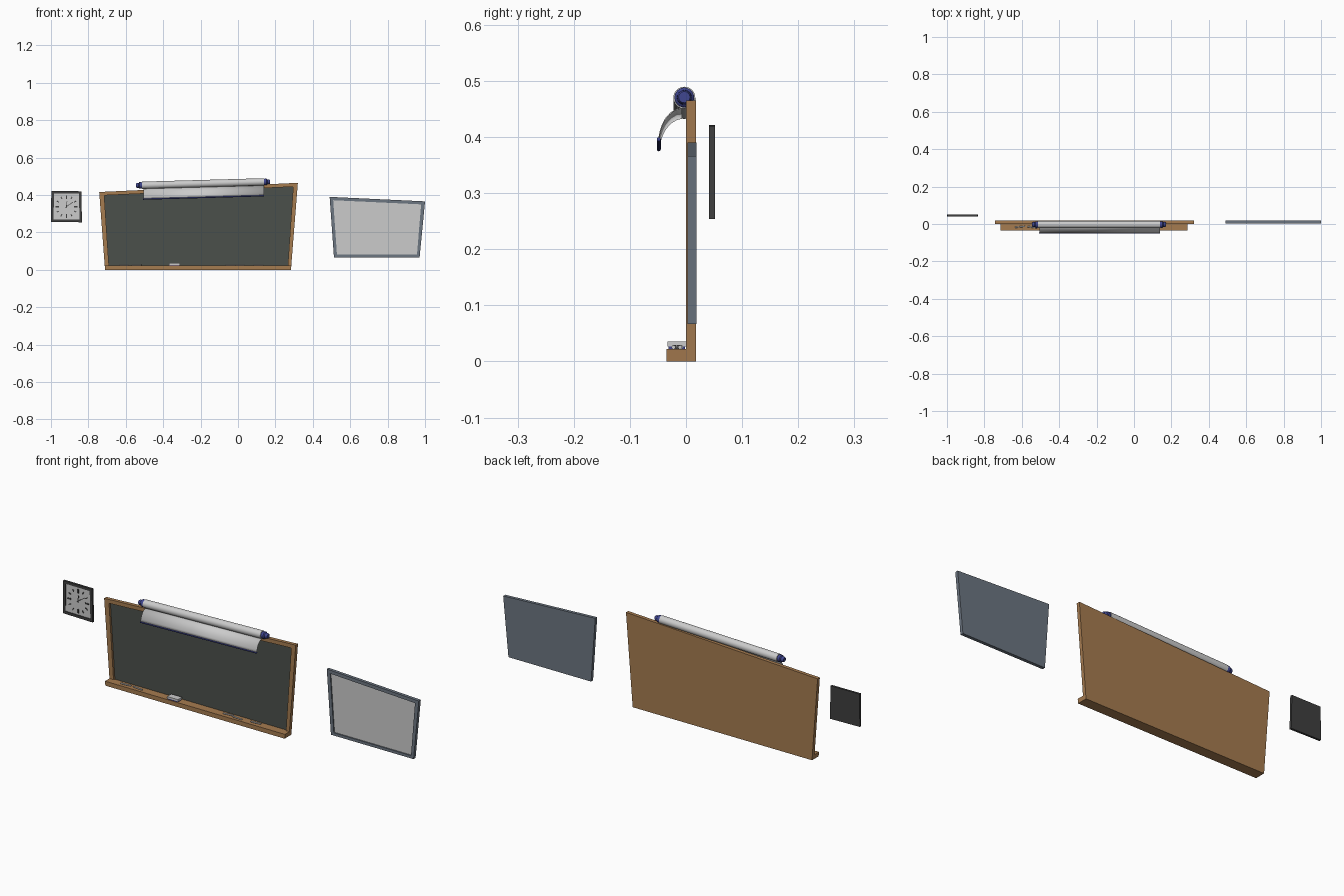
import bpy, bmesh, math
from mathutils import Vector, Matrix

if "Cube" in bpy.data.objects:
    bpy.data.objects.remove(bpy.data.objects["Cube"])

def mat(name, c):
    m = bpy.data.materials.new(name)
    m.diffuse_color = (*c, 1)
    m.use_nodes = True
    m.node_tree.nodes["Principled BSDF"].inputs["Base Color"].default_value = m.diffuse_color
    return m

wood = mat("wood", (0.38, 0.20, 0.08))
slate = mat("slate", (0.07, 0.08, 0.07))
steel = mat("steel", (0.15, 0.18, 0.22))
dark = mat("dark", (0.05, 0.05, 0.05))
pale = mat("pale", (0.55, 0.55, 0.55))
blue = mat("blue", (0.05, 0.06, 0.27))

def make(name, verts, faces, m, smooth=False):
    me = bpy.data.meshes.new(name)
    me.from_pydata([tuple(v) for v in verts], [], faces)
    bm = bmesh.new()
    bm.from_mesh(me)
    bmesh.ops.recalc_face_normals(bm, faces=bm.faces)
    bm.to_mesh(me)
    bm.free()
    ob = bpy.data.objects.new(name, me)
    bpy.context.collection.objects.link(ob)
    me.materials.append(m)
    if smooth:
        bpy.ops.object.select_all(action='DESELECT')
        ob.select_set(True)
        bpy.context.view_layer.objects.active = ob
        bpy.ops.object.shade_smooth_by_angle(angle=math.radians(35))
    return ob

def prism(name, quad, y0, y1, m):
    """Four (x, z) corners extruded from y0 to y1."""
    v = [(x, y, z) for y in (y0, y1) for x, z in quad]
    f = [(0, 1, 2, 3), (7, 6, 5, 4)] + [(i, (i + 1) % 4, (i + 1) % 4 + 4, i + 4) for i in range(4)]
    return make(name, v, f, m)

def box(name, x0, x1, y0, y1, z0, z1, m):
    return prism(name, [(x0, z0), (x1, z0), (x1, z1), (x0, z1)], y0, y1, m)

def framed_panel(name, outer, inner, y0, y1, depth, m_frame, m_panel):
    """Closed tray-shaped frame with a thin panel in its recess."""
    rings = [(outer, y1), (outer, y0), (inner, y0), (inner, y0 + depth)]
    v = [(x, y, z) for q, y in rings for x, z in q]
    f = [(0, 1, 2, 3), (12, 13, 14, 15)]
    for r in range(3):
        f += [(4*r + i, 4*r + (i + 1) % 4, 4*r + 4 + (i + 1) % 4, 4*r + 4 + i) for i in range(4)]
    make(name + "_frame", v, f, m_frame)
    prism(name + "_panel", inner, y0 + depth - 0.001, y0 + depth + 0.001, m_panel)

def lathe(name, origin, axis, profile, m, n=32):
    """Revolve (distance, radius) points about an axis, capped at both ends."""
    rot = Vector((0, 0, 1)).rotation_difference(axis).to_matrix()
    v, f = [], []
    for d, r in profile:
        for i in range(n):
            a = 2 * math.pi * i / n
            v.append(Vector(origin) + rot @ Vector((r * math.cos(a), r * math.sin(a), d)))
    for k in range(len(profile) - 1):
        f += [(k*n + i, k*n + (i + 1) % n, (k + 1)*n + (i + 1) % n, (k + 1)*n + i) for i in range(n)]
    f += [tuple(range(n)), tuple(range((len(profile) - 1) * n, len(profile) * n))]
    return make(name, v, f, m, True)

# Chalkboard with wooden frame
framed_panel("chalkboard",
             [(-0.711, 0), (0.283, 0), (0.32, 0.465), (-0.742, 0.416)],
             [(-0.69, 0.02), (0.266, 0.02), (0.295, 0.444), (-0.715, 0.398)],
             0, 0.018, 0.012, wood, slate)

# Chalk tray, its ends following the slanted sides
prism("chalk_tray", [(-0.711, 0), (0.283, 0), (0.285, 0.022), (-0.7125, 0.022)], -0.035, 0, wood)

# Eraser: felt and grip
box("eraser_felt", -0.368, -0.312, -0.031, -0.002, 0.022, 0.029, blue)
box("eraser_grip", -0.37, -0.31, -0.033, 0, 0.027, 0.036, pale)

# Chalk sticks
for i, (x, y, tilt) in enumerate([(-0.636, -0.018, 0.1), (-0.57, -0.014, -0.12),
                                  (-0.07, -0.015, 0.12), (-0.016, -0.018, -0.08), (0.082, -0.016, 0.1)]):
    lathe(f"chalk_{i + 1}", (x, y, 0.0255), Vector((math.cos(tilt), math.sin(tilt), 0)),
          [(0, 0.0035), (0.053, 0.0035)], pale, 12)

# Whiteboard
framed_panel("whiteboard",
             [(0.513, 0.067), (0.971, 0.067), (1.0, 0.366), (0.49, 0.39)],
             [(0.529, 0.081), (0.957, 0.081), (0.979, 0.35), (0.509, 0.372)],
             0.003, 0.019, 0.007, steel, pale)

# Wall clock case and face
framed_panel("clock",
             [(-1, 0.257), (-0.834, 0.254), (-0.838, 0.42), (-0.998, 0.421)],
             [(-0.986, 0.27), (-0.847, 0.268), (-0.851, 0.407), (-0.984, 0.408)],
             0.041, 0.052, 0.004, dark, pale)

# Clock ticks and hands
CX, CZ = -0.917, 0.338
def spoke(name, angle, r0, r1, w):
    d, s = Vector((math.sin(angle), math.cos(angle))), Vector((math.cos(angle), -math.sin(angle)))
    c = Vector((CX, CZ))
    prism(name, [c + d*r0 - s*w, c + d*r0 + s*w, c + d*r1 + s*w, c + d*r1 - s*w], 0.042, 0.0445, dark)
for h in range(12):
    major = h % 3 == 0
    spoke(f"clock_tick_{h + 1}", h * math.pi / 6, 0.04 if major else 0.047, 0.06, 0.0035 if major else 0.0025)
spoke("minute_hand", math.radians(55), -0.008, 0.042, 0.0015)
spoke("hour_hand", math.radians(5), -0.006, 0.028, 0.002)

# Projection screen: tilted roller tube with end knobs
slope = math.atan(0.028)
axis = Vector((math.cos(slope), 0, math.sin(slope)))
centre = Vector((-0.187, -0.003, 0.461))
HALF = 0.326
lathe("screen_roller", centre - axis * HALF, axis, [(0, 0.0195), (2 * HALF, 0.0195)], pale)
for side, s in (("left", -1), ("right", 1)):
    lathe(f"roller_knob_{side}", centre + axis * HALF * s, axis * s,
          [(-0.002, 0.015), (0.004, 0.0175), (0.014, 0.0175), (0.018, 0.013), (0.028, 0.0125), (0.032, 0.01)], blue)

# Screen cloth curling forward from the roller
curl = [(-0.004, -0.0185), (-0.014, -0.021), (-0.024, -0.027), (-0.033, -0.037),
        (-0.039, -0.048), (-0.043, -0.06), (-0.0455, -0.073)]
v = [centre + axis * x + Vector((0, y, z)) for x in (-0.319, 0.325) for y, z in curl]
n = len(curl)
cloth = make("screen_cloth", v, [(i, i + 1, n + i + 1, n + i) for i in range(n - 1)], pale, True)
mod = cloth.modifiers.new("thickness", 'SOLIDIFY')
mod.thickness = 0.002
mod.offset = 0

# Weighted bar along the lower edge
lathe("screen_bar", centre + axis * -0.32 + Vector((0, -0.0455, -0.074)), axis,
      [(0, 0.0035), (0.646, 0.0035)], blue, 12)
